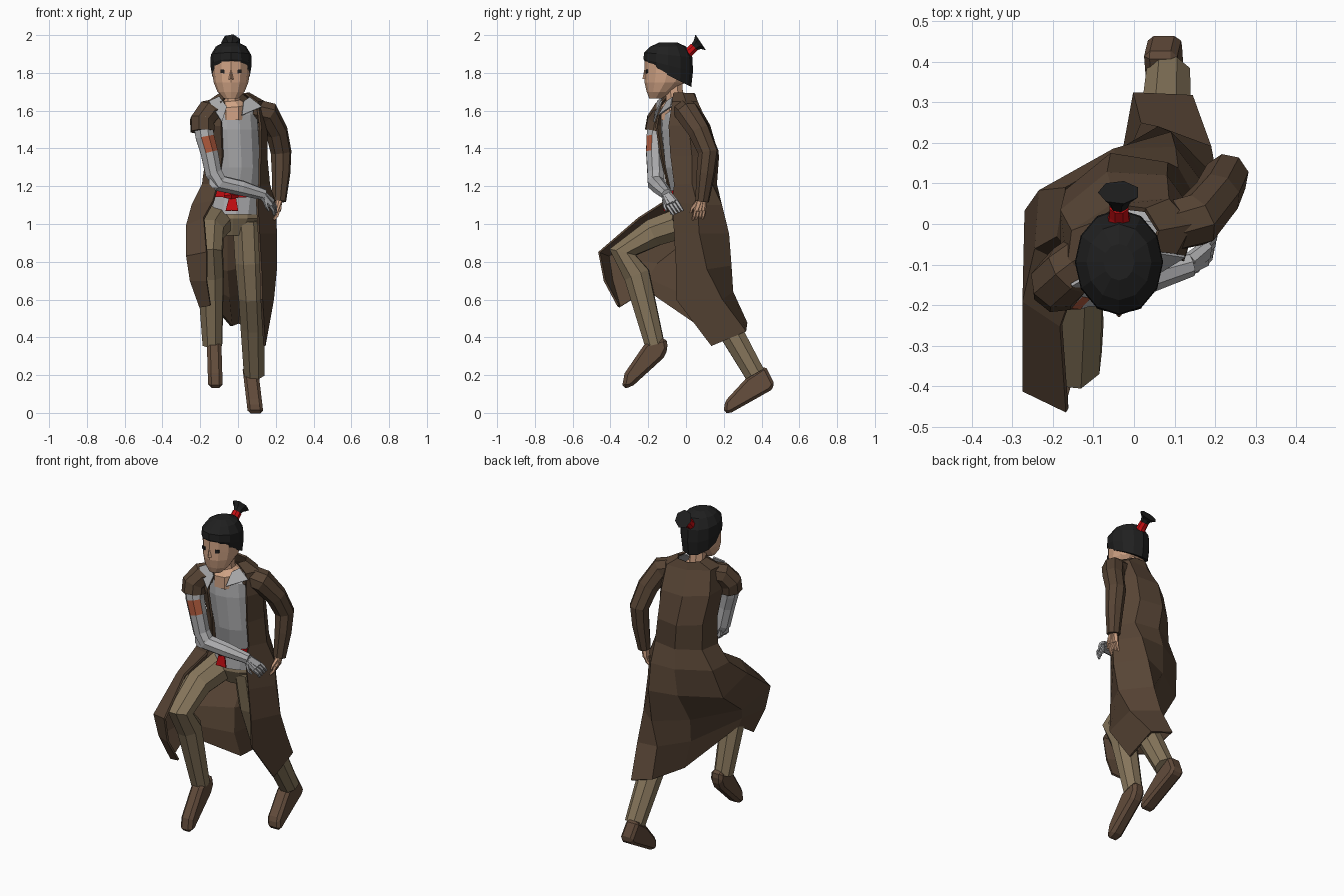
import bpy, bmesh, math
from mathutils import Vector, Matrix


def mat(name, r, g, b):
    m = bpy.data.materials.new(name)
    m.diffuse_color = (r, g, b, 1)
    return m


COAT = mat("coat brown", .095, .058, .035)
PANTS = mat("khaki", .24, .18, .105)
SHIRT = mat("shirt grey", .42, .42, .43)
METAL = mat("metal grey", .43, .43, .44)
HAIR = mat("hair black", .014, .014, .014)
RED = mat("red cloth", .58, .004, .006)
SHOE = mat("shoe brown", .12, .07, .043)
SKIN = mat("skin", .64, .37, .235)
PATCH = mat("orange patch", .42, .1, .045)


def finish(name, bm, *mats):
    bmesh.ops.recalc_face_normals(bm, faces=bm.faces)
    me = bpy.data.meshes.new(name)
    bm.to_mesh(me)
    bm.free()
    ob = bpy.data.objects.new(name, me)
    bpy.context.collection.objects.link(ob)
    for m in mats:
        me.materials.append(m)
    return ob


def skin_rings(bm, rings, closed=True, caps=True):
    """Bridge rows of points into quads."""
    vs = [[bm.verts.new(p) for p in r] for r in rings]
    n = len(vs[0])
    for a, b in zip(vs, vs[1:]):
        for i in range(n if closed else n - 1):
            j = (i + 1) % n
            bm.faces.new((a[i], a[j], b[j], b[i]))
    if caps:
        bm.faces.new(vs[0])
        bm.faces.new(vs[-1])


def tube(name, pts, m, n=8, bm=None):
    """Round limb along points given as (x, y, z, radius)."""
    own = bm is None
    bm = bm or bmesh.new()
    P = [Vector(p[:3]) for p in pts]
    u, rings = None, []
    for i, p in enumerate(P):
        t = Vector()
        if i:
            t += (p - P[i - 1]).normalized()
        if i < len(P) - 1:
            t += (P[i + 1] - p).normalized()
        t.normalize()
        if u is None:
            u = Vector((1, 0, 0)) if abs(t.x) < .8 else Vector((0, 0, 1))
        u = (u - t * u.dot(t)).normalized()
        v = t.cross(u)
        rings.append([p + pts[i][3] * (u * math.cos(a) + v * math.sin(a))
                      for a in [math.tau * (k + .5) / n for k in range(n)]])
    skin_rings(bm, rings)
    if own:
        return finish(name, bm, m)


def oval(z, cx, cy, rx, ry, twist=0, tilt=0, angles=None, n=12):
    """Horizontal oval ring, angle 0 = front, optional twist and tilt."""
    rot = Matrix.Rotation(math.radians(twist), 3, 'Z')
    out = []
    for a in angles or [360 * k / n for k in range(n)]:
        a = math.radians(a)
        d = rot @ Vector((rx * math.sin(a), -ry * math.cos(a), 0))
        out.append(Vector((cx, cy, z + tilt * d.y)) + d)
    return out


def loft(name, rows, m, n=12):
    bm = bmesh.new()
    skin_rings(bm, [oval(*r, n=n) for r in rows])
    return finish(name, bm, m)


def prism(name, prof, x0, x1, m, skew=0, bevel=.018):
    """Side profile (y, z) extruded across x, leaning in x with height."""
    bm = bmesh.new()
    skin_rings(bm, [[(x + skew * (prof[0][1] - z), y, z) for y, z in prof] for x in (x0, x1)])
    ob = finish(name, bm, m)
    b = ob.modifiers.new("bevel", 'BEVEL')
    b.width, b.segments = bevel, 1


def plate(name, pts, m, thick=.008):
    bm = bmesh.new()
    bm.faces.new([bm.verts.new(p) for p in pts])
    ob = finish(name, bm, m)
    s = ob.modifiers.new("thickness", 'SOLIDIFY')
    s.thickness, s.offset = thick, 0


def hand(name, wrist, direction, across, m, k0=1):
    """Palm, four bent fingers and a thumb, scaled by k0."""
    w, d, s = Vector(wrist), Vector(direction).normalized() * k0, Vector(across).normalized() * k0
    c = d.normalized().cross(s)
    bm = bmesh.new()
    for k in (-1, 0, 1):
        tube("", [(*(w + s * k * .008), .017 * k0), (*(w + d * .055 + s * k * .017), .014 * k0)], m, 6, bm)
    for k in (-1.5, -.5, .5, 1.5):
        b = w + d * .05 + s * k * .015
        tube("", [(*b, .009 * k0), (*(b + d * .03 + c * .006), .008 * k0), (*(b + d * .052 + c * .02), .006 * k0)], m, 5, bm)
    b = w + d * .015 + s * .02
    tube("", [(*b, .011 * k0), (*(b + d * .03 + s * .018 + c * .01), .009), (*(b + d * .052 + s * .02 + c * .015), .006)], m, 5, bm)
    finish(name, bm, m)


# Head, nose, eyes, neck
HX = -.037
loft("head", [(1.665, HX, -.16, .04, .035), (1.70, HX, -.14, .072, .068),
              (1.75, HX, -.112, .092, .108), (1.80, HX, -.1, .099, .12),
              (1.86, HX, -.1, .1, .12), (1.92, HX, -.1, .075, .09)], SKIN)
for s in (-1, 1):
    plate("nose_side", [(HX + s * .012, -.214, 1.765), (HX, -.229, 1.768), (HX, -.22, 1.815)], SKIN, .004)
    def q(x, z):
        return (HX + s * x, -.221 + x * .3, z)
    plate("eye", [q(.034, 1.797), q(.055, 1.8), q(.055, 1.818), q(.034, 1.816)], HAIR)
tube("neck", [(-.03, -.055, 1.55, .085), (-.03, -.055, 1.625, .085), (-.035, -.06, 1.655, .05), (-.035, -.065, 1.76, .048)], SKIN)

# Hair cap, tie and tail
loft("hair", [(1.785, HX, -.09, .1, .118, 0, -.5), (1.84, HX, -.094, .109, .131, 0, -.25),
              (1.895, HX, -.094, .107, .128, 0, -.1), (1.94, HX, -.094, .08, .094),
              (1.962, HX, -.094, .038, .045)], HAIR)
tube("hair_tie", [(HX, -.01, 1.885, .034), (HX, .022, 1.916, .026), (HX, .044, 1.937, .026)], RED)
tube("hair_tail", [(HX, .038, 1.93, .02), (HX, .06, 1.95, .03), (HX, .078, 1.962, .052)], HAIR, 7)

# Shirt, collar flaps, belt and knot
loft("shirt", [(1.61, -.02, -.05, .1, .055, 18), (1.58, -.02, -.04, .13, .085, 18), (1.5, -.02, -.03, .135, .1, 18),
               (1.3, -.01, .01, .13, .122, 14), (1.17, -.01, .03, .135, .11, 6),
               (1.05, -.02, .03, .135, .115, 4)], SHIRT)
plate("collar_left", [(.03, -.1, 1.65), (.06, -.07, 1.67), (.125, -.08, 1.62), (.02, -.145, 1.575)], SHIRT)
plate("collar_right", [(-.1, -.12, 1.675), (-.155, -.15, 1.65), (-.085, -.17, 1.54), (-.06, -.145, 1.62)], SHIRT)
loft("belt", [(1.15, -.01, .03, .145, .12, 6, .08), (1.185, -.01, .03, .145, .12, 6, .08)], RED)
tube("belt_knot", [(-.07, -.1, 1.15, .014), (-.035, -.11, 1.155, .026), (0, -.1, 1.15, .014)], RED, 6)
for x in (-.05, -.015):
    plate("belt_end", [(-.045, -.11, 1.15), (-.012, -.11, 1.15), (x + .016, -.115, 1.07), (x - .016, -.115, 1.07)], RED)

# Long open coat: twisted torso rows, then skirt swept over the raised leg
COLS = [-38, -80, -130, -180, -230, -280, -322]
torso = [(1.69, -.02, -.025, .08, .07, 15), (1.645, -.015, -.035, .16, .09, 18),
         (1.52, -.02, -.015, .175, .145, 18), (1.36, -.015, .015, .165, .16, 15),
         (1.21, -.015, .025, .18, .135, 10)]
skirt = [
    [(-.13, -.11, 1.12), (-.24, -.06, 1.1), (-.23, .08, 1.1), (-.05, .18, 1.1), (.1, .185, 1.1), (.195, .06, 1.1), (.1, -.07, 1.12)],
    [(-.18, -.25, 1.03), (-.27, -.19, .99), (-.265, .03, .93), (-.06, .165, .94), (.09, .222, .95), (.2, .07, .95), (.11, -.06, .95)],
    [(-.165, -.46, .85), (-.27, -.41, .83), (-.262, -.15, .79), (-.06, .05, .75), (.06, .235, .78), (.2, .11, .76), (.12, -.05, .76)],
    [(-.165, -.43, .7), (-.25, -.39, .7), (-.23, -.2, .71), (-.05, .03, .61), (.02, .245, .64), (.185, .19, .6), (.125, -.05, .6)],
    [(-.145, -.36, .57), (-.2, -.35, .56), (-.2, -.21, .65), (-.035, .07, .46), (.0, .32, .475), (.14, .315, .43), (.14, .135, .355)]]
bm = bmesh.new()
skin_rings(bm, [oval(*r, angles=COLS) for r in torso] + skirt, closed=False, caps=False)
coat = finish("coat", bm, COAT)
th = coat.modifiers.new("thickness", 'SOLIDIFY')
th.thickness, th.offset = .012, 0

# Left arm in sleeve, torn right sleeve
tube("left_sleeve", [(.07, -.01, 1.605, .065), (.155, .01, 1.585, .068), (.205, .07, 1.49, .06),
                     (.228, .118, 1.38, .056), (.228, .105, 1.27, .05), (.218, .085, 1.12, .037)], COAT)
hand("left_hand", (.216, .082, 1.13), (-.1, -.15, -1), (.25, -1, 0), SKIN, 1.1)
tube("right_sleeve", [(-.09, -.06, 1.605, .062), (-.16, -.115, 1.59, .068), (-.19, -.145, 1.545, .068),
                      (-.188, -.155, 1.49, .066)], COAT)

# Metal right arm with a painted patch on the upper arm
arm = tube("metal_arm", [(-.19, -.15, 1.56, .055), (-.175, -.16, 1.46, .053), (-.152, -.165, 1.38, .05),
                         (-.13, -.16, 1.27, .048), (-.095, -.158, 1.215, .048), (.02, -.135, 1.19, .042),
                         (.14, -.1, 1.155, .03)], METAL)
arm.data.materials.append(PATCH)
for f in arm.data.polygons:
    if 1.38 < f.center.z < 1.46 and f.normal.dot(Vector((.45, -.89, 0))) > .8:
        f.material_index = 1
tube("elbow_joint", [(-.12, -.195, 1.225, .038), (-.11, -.125, 1.225, .038)], METAL)
hand("metal_hand", (.135, -.1, 1.15), (.6, .38, -.6), (-.2, -.9, -.4), METAL, 1.2)

# Trousers
loft("trouser_seat", [(1.13, -.02, .04, .13, .1), (1.03, -.025, .04, .15, .115), (.94, -.03, .05, .09, .08)], PANTS)
tube("right_trouser", [(-.105, .02, 1.02, .09), (-.15, -.17, .955, .08), (-.152, -.335, .85, .076),
                       (-.145, -.26, .73, .074), (-.135, -.165, .36, .055)], PANTS)
tube("left_trouser", [(.05, .03, 1.02, .085), (.06, .06, .8, .082), (.07, .11, .62, .073),
                      (.078, .22, .46, .07), (.085, .365, .205, .058)], PANTS)

# Shoes
prism("right_shoe", [(-.215, .37), (-.105, .4), (-.095, .34), (-.12, .29), (-.29, .135), (-.34, .13), (-.325, .21)],
      -.165, -.088, SHOE, .03)
prism("left_shoe", [(.32, .185), (.42, .25), (.47, .15), (.45, .12), (.23, -.004), (.2, .0), (.205, .06)],
      .03, .112, SHOE, .12)
